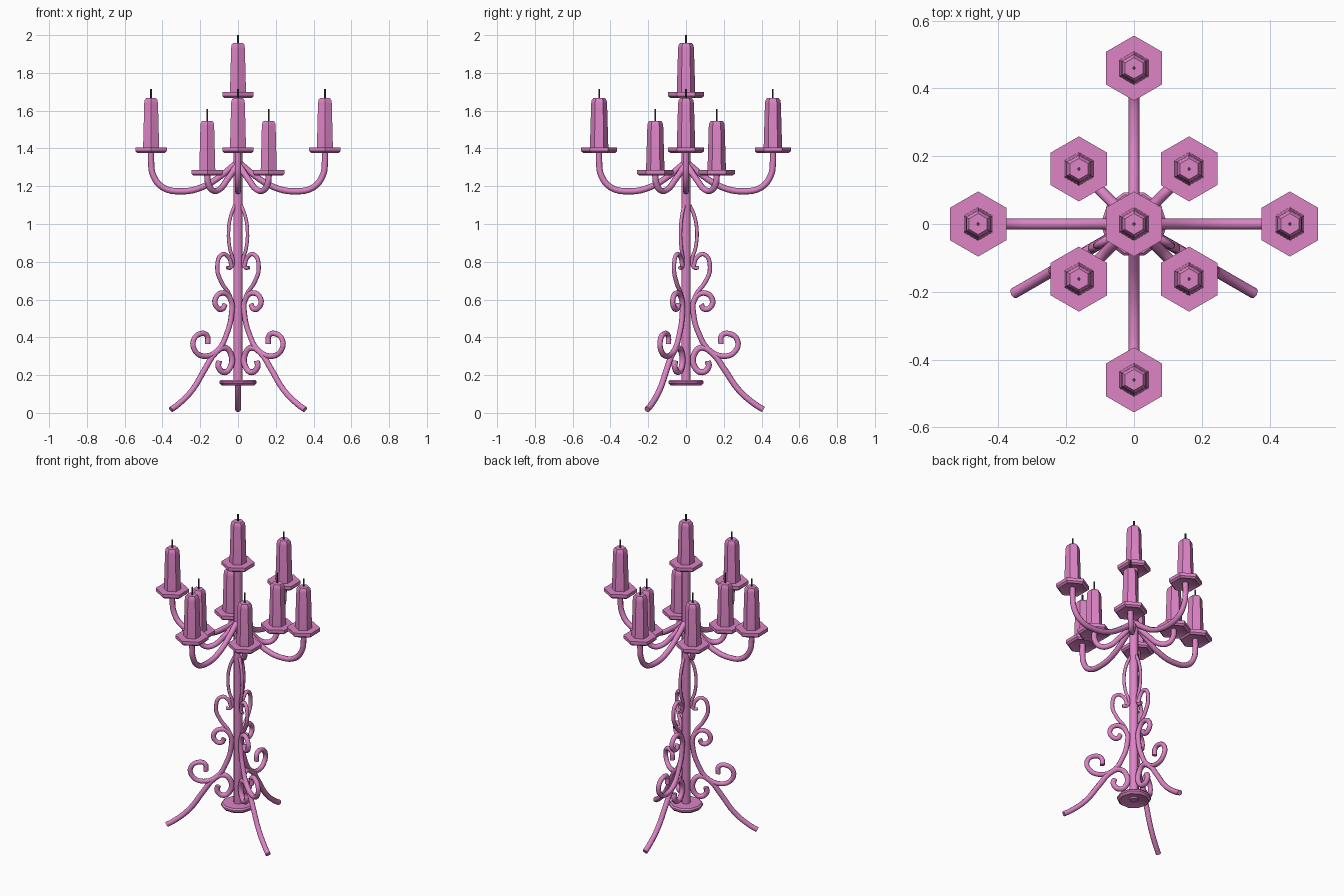
import bpy, bmesh
from math import sin, cos, pi, radians
from mathutils import Matrix

cube = bpy.data.objects.get("Cube")
if cube:
    bpy.data.objects.remove(cube, do_unlink=True)


def material(name, rgb):
    mat = bpy.data.materials.new(name)
    mat.use_nodes = True
    mat.diffuse_color = (*rgb, 1)
    mat.node_tree.nodes["Principled BSDF"].inputs["Base Color"].default_value = (*rgb, 1)
    return mat


pink = material("pink", (0.72, 0.23, 0.56))
charcoal = material("charcoal", (0.06, 0.06, 0.06))


def finish(obj, mat, smooth_angle):
    obj.data.materials.clear()
    obj.data.materials.append(mat)
    bpy.ops.object.select_all(action="DESELECT")
    obj.select_set(True)
    bpy.context.view_layer.objects.active = obj
    bpy.ops.object.shade_smooth_by_angle(angle=radians(smooth_angle))
    return obj


def lathe(name, profile, sides, location, mat=pink, turn=0.0, smooth_angle=30):
    """Spin a bottom-to-top (radius, height) profile around z, closing both ends."""
    bm = bmesh.new()
    rings = []
    for r, z in profile:
        angles = [turn + 2 * pi * i / sides for i in range(sides)]
        rings.append([bm.verts.new((r * cos(a), r * sin(a), z)) for a in angles])
    for low, high in zip(rings, rings[1:]):
        for i in range(sides):
            j = (i + 1) % sides
            bm.faces.new((low[i], low[j], high[j], high[i]))
    bm.faces.new(rings[0][::-1])
    bm.faces.new(rings[-1])
    mesh = bpy.data.meshes.new(name)
    bm.to_mesh(mesh)
    bm.free()
    obj = bpy.data.objects.new(name, mesh)
    obj.location = location
    bpy.context.collection.objects.link(obj)
    return finish(obj, mat, smooth_angle)


def rod(name, path, radius, angle):
    """Bent round bar through (distance from axis, height) points, in the plane at the given angle."""
    curve = bpy.data.curves.new(name, "CURVE")
    curve.dimensions = "3D"
    curve.bevel_depth = radius
    curve.bevel_resolution = 2
    curve.resolution_u = 4
    curve.use_fill_caps = True
    spline = curve.splines.new("BEZIER")
    spline.bezier_points.add(len(path) - 1)
    for point, (r, z) in zip(spline.bezier_points, path):
        point.co = (r, 0, z)
        point.handle_left_type = point.handle_right_type = "AUTO"
    temp = bpy.data.objects.new(name + "_path", curve)
    bpy.context.collection.objects.link(temp)
    bpy.context.view_layer.update()
    mesh = bpy.data.meshes.new_from_object(temp.evaluated_get(bpy.context.evaluated_depsgraph_get()))
    bpy.data.objects.remove(temp, do_unlink=True)
    mesh.transform(Matrix.Rotation(radians(angle), 4, "Z"))
    obj = bpy.data.objects.new(name, mesh)
    bpy.context.collection.objects.link(obj)
    return finish(obj, pink, 50)


# Hexagonal drip tray, tapered candle and wick
TRAY = [(0.03, 0.012), (0.075, 0.004), (0.084, 0.0), (0.096, 0.01), (0.096, 0.03)]
CANDLE = [(0.049, 0.0), (0.042, 0.235), (0.039, 0.252), (0.031, 0.262)]


def candle(label, x, y, z, wick):
    lathe("tray_" + label, TRAY, 6, (x, y, z), turn=pi / 2)
    lathe("candle_" + label, CANDLE, 6, (x, y, z + 0.028), turn=pi / 2)
    lathe("wick_" + label, [(0.005, 0), (0.005, wick)], 6, (x, y, z + 0.288), charcoal)


# Central pole and foot disc
lathe("pole", [(0.026, 0.15), (0.026, 1.68)], 8, (0, 0, 0), turn=pi / 8, smooth_angle=50)
lathe("foot_disc", [(0.03, 0.015), (0.07, 0.004), (0.086, 0.0), (0.098, 0.012), (0.098, 0.022), (0.09, 0.03)],
      10, (0, 0, 0.145))
candle("centre", 0, 0, 1.668, 0.044)

# Four long arms on the axes, four short arms on the diagonals
LONG_ARM = [(0, 1.33), (0.09, 1.255), (0.19, 1.195), (0.30, 1.173), (0.40, 1.195),
            (0.45, 1.26), (0.46, 1.33), (0.46, 1.385)]
SHORT_ARM = [(0, 1.32), (0.08, 1.235), (0.145, 1.18), (0.195, 1.18), (0.225, 1.22), (0.23, 1.268)]
for i in range(4):
    a = i * 90
    rod(f"long_arm_{i}", LONG_ARM, 0.0165, a)
    candle(f"outer_{i}", 0.46 * cos(radians(a)), 0.46 * sin(radians(a)), 1.376, 0.05)
    a += 45
    rod(f"short_arm_{i}", SHORT_ARM, 0.0165, a)
    candle(f"inner_{i}", 0.23 * cos(radians(a)), 0.23 * sin(radians(a)), 1.256, 0.065)

# Three legs with wrought scrolls stacked above each
LEG = [(0.41, 0.018), (0.37, 0.042), (0.28, 0.12), (0.20, 0.235), (0.14, 0.315), (0.08, 0.345),
       (0.043, 0.31), (0.045, 0.245), (0.085, 0.215), (0.12, 0.245), (0.115, 0.275)]
LOWER_SCROLL = [(0.185, 0.365), (0.19, 0.41), (0.225, 0.42), (0.272, 0.385), (0.26, 0.325), (0.20, 0.30),
                (0.12, 0.335), (0.068, 0.42), (0.04, 0.52), (0.045, 0.60), (0.09, 0.635),
                (0.138, 0.605), (0.13, 0.56), (0.095, 0.55), (0.08, 0.575)]
HEART_SCROLL = [(0.03, 0.56), (0.055, 0.63), (0.10, 0.69), (0.127, 0.77), (0.095, 0.84), (0.055, 0.82), (0.04, 0.775)]
LENS_SCROLL = [(0.02, 1.10), (0.045, 1.04), (0.058, 0.96), (0.05, 0.87), (0.032, 0.81), (0.042, 0.77), (0.068, 0.768)]
for i, a in enumerate((90, 210, 330)):
    rod(f"leg_{i}", LEG, 0.016, a)
    rod(f"lower_scroll_{i}", LOWER_SCROLL, 0.0145, a)
    rod(f"heart_scroll_{i}", HEART_SCROLL, 0.0115, a)
    rod(f"lens_scroll_{i}", LENS_SCROLL, 0.0095, a)
